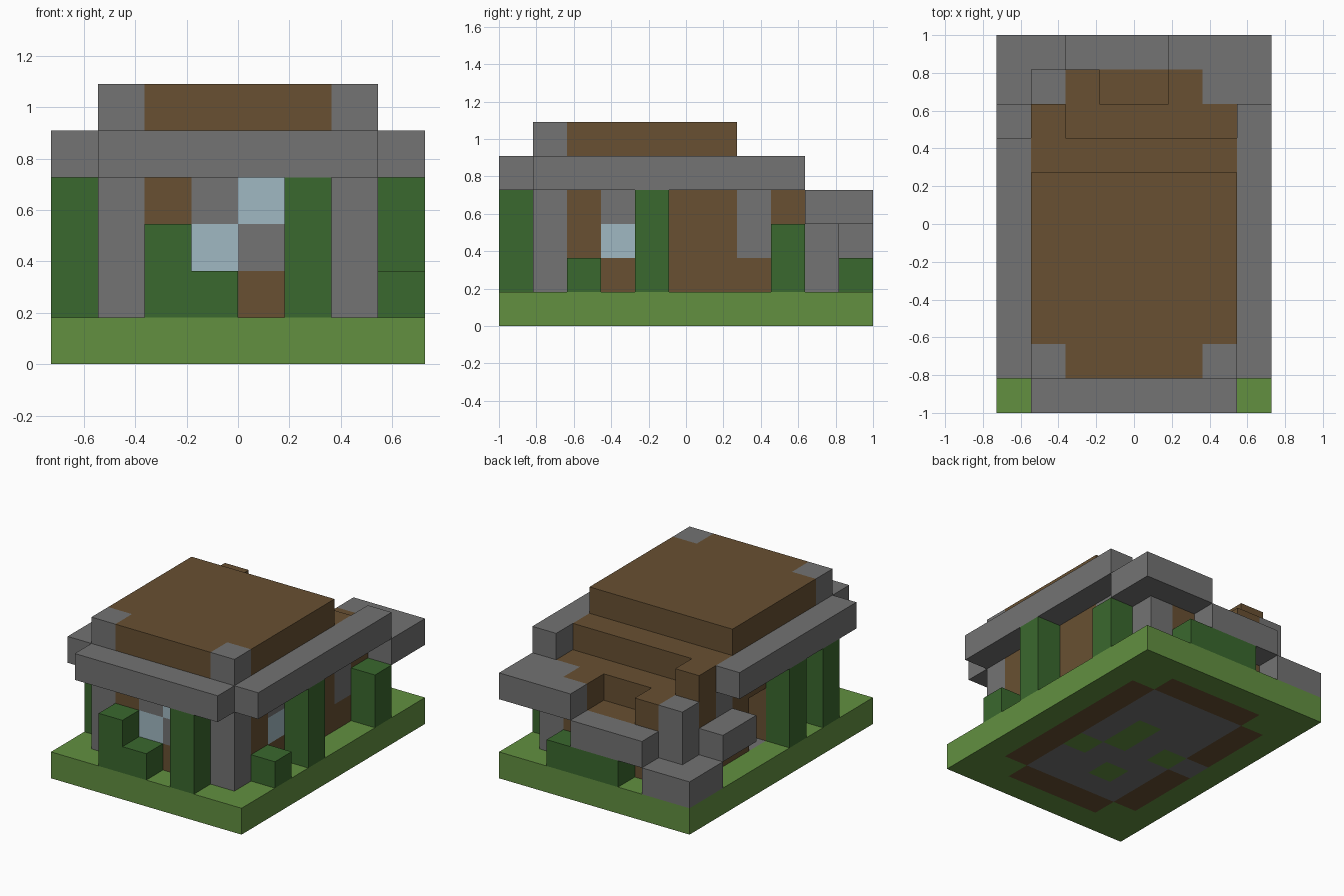
import bpy
import bmesh
from mathutils import Matrix, Vector

if "Cube" in bpy.data.objects:
    bpy.data.objects.remove(bpy.data.objects["Cube"])

# Everything sits on a block grid: columns along x, rows from front to back
COLS, ROWS = 8, 11
U = 2 / ROWS


def linear(v):
    v /= 255
    return v / 12.92 if v <= 0.04045 else ((v + 0.055) / 1.055) ** 2.4


def material(name, r, g, b):
    mat = bpy.data.materials.new(name)
    colour = (linear(r), linear(g), linear(b), 1)
    mat.diffuse_color = colour
    mat.use_nodes = True
    bsdf = next(n for n in mat.node_tree.nodes if n.type == "BSDF_PRINCIPLED")
    bsdf.inputs["Base Color"].default_value = colour
    bsdf.inputs["Roughness"].default_value = 0.9
    return mat


stone = material("grey stone", 115, 115, 115)
wood = material("brown wood", 104, 80, 50)
grass = material("grass green", 98, 144, 64)
leaf = material("dark leaf green", 58, 104, 46)
glass = material("pale blue glass", 160, 184, 194)


def add_object(name, bm, mats):
    mesh = bpy.data.meshes.new(name)
    bm.to_mesh(mesh)
    bm.free()
    for mat in mats:
        mesh.materials.append(mat)
    obj = bpy.data.objects.new(name, mesh)
    bpy.context.scene.collection.objects.link(obj)
    return obj


def block(name, mat, cols, rows, layers):
    """Box filling inclusive ranges of grid cells; a single number is one cell."""
    spans = [s if isinstance(s, tuple) else (s, s) for s in (cols, rows, layers)]
    low = Vector([s[0] for s in spans])
    high = Vector([s[1] + 1 for s in spans])
    centre = ((low + high) / 2 - Vector((COLS / 2, ROWS / 2, 0))) * U
    size = (high - low) * U
    bm = bmesh.new()
    bmesh.ops.create_cube(bm, size=1, matrix=Matrix.Translation(centre) @ Matrix.Diagonal((*size, 1)))
    return add_object(name, bm, [mat])


# Ground slab: grass outside, wood below the walls, stone floor with mossy cells
MOSS = {(5, 4), (4, 5), (4, 6), (2, 5), (3, 3)}


def ground_index(col, row):
    if (col, row) in MOSS:
        return 0
    if (col, row) == (1, 5) or (2 <= col <= 5 and 2 <= row <= 8):
        return 2
    if (col in (1, 6) and 2 <= row <= 8) or (row in (1, 9) and 2 <= col <= 5):
        return 1
    return 0


bm = bmesh.new()
bmesh.ops.create_grid(bm, x_segments=COLS, y_segments=ROWS, size=0.5,
                      matrix=Matrix.Diagonal((COLS * U, ROWS * U, 1, 1)))
out = bmesh.ops.extrude_face_region(bm, geom=bm.faces[:], use_keep_orig=True)
bmesh.ops.translate(bm, vec=(0, 0, U), verts=[g for g in out["geom"] if isinstance(g, bmesh.types.BMVert)])
bmesh.ops.recalc_face_normals(bm, faces=bm.faces[:])
for face in bm.faces:
    if abs(face.normal.z) > 0.5:
        c = face.calc_center_median() / U
        face.material_index = ground_index(int(c.x + COLS / 2), int(c.y + ROWS / 2))
add_object("ground", bm, [grass, wood, stone])

# Corner posts
for side, col in (("right", 1), ("left", 6)):
    block(f"front_post_{side}", stone, col, 1, (1, 3))
block("back_post_left", stone, 6, 9, (1, 2))
block("back_post_right", stone, 1, 9, (2, 3))

# Front wall with its broken window
block("front_wall_right", wood, 2, 1, (1, 3))
block("front_wall_left", wood, 5, 1, (1, 3))
block("front_sill", wood, (3, 4), 1, 1)
for col, low, high in ((3, glass, stone), (4, stone, glass)):
    block("front_window_low", low, col, 1, 2)
    block("front_window_high", high, col, 1, 3)

# Side walls; the right one has the doorway
for side, col in (("right", 1), ("left", 6)):
    block(f"wall_front_{side}", wood, col, 2, (1, 3))
    block(f"window_sill_{side}", wood, col, 3, 1)
    block(f"window_{side}", glass, col, 3, 2)
    block(f"window_lintel_{side}", stone, col, 3, 3)
    block(f"wall_middle_{side}", wood, col, 4, (1, 3))
    block(f"wall_base_{side}", wood, col, (6, 7), 1)
    block(f"wall_panel_{side}", wood, col, 6, (2, 3))
    block(f"wall_patch_{side}", stone, col, 7, (2, 3))
    block(f"wall_back_{side}", wood, col, 8, (1, 2))
block("wall_centre_left", wood, 6, 5, (1, 3))
block("door_lintel", wood, 1, 5, 3)

# Back wall and its collapsed stonework
block("back_wall", wood, (2, 5), 9, (1, 2))
block("back_roof_step", wood, (1, 6), 8, 3)
block("back_wall_top_right", wood, 2, 9, 3)
block("back_wall_top_left", wood, 5, 9, 3)
block("back_eave", stone, (5, 7), 10, 3)
block("back_eave_corner", stone, (6, 7), 9, 3)
block("fallen_eave", stone, (2, 4), 10, 2)
block("fallen_corner", stone, (0, 1), (9, 10), 1)
block("fallen_side_eave", stone, 0, (7, 8), 2)

# Roof and eaves
block("front_eave", stone, (1, 6), 0, 4)
block("eave_left", stone, 7, (1, 8), 4)
block("eave_right", stone, 0, (1, 7), 4)
block("lower_roof", wood, (1, 6), (1, 7), 4)
block("lower_roof_stub", wood, 1, 8, 4)
block("upper_roof_front", wood, (2, 5), 1, 5)
block("upper_roof", wood, (1, 6), (2, 6), 5)
for side, col in (("right", 1), ("left", 6)):
    block(f"roof_corner_{side}", stone, col, 1, 5)

# Leafy vines around the walls: column, row, top layer
for col, row, top in ((2, 0, 2), (3, 0, 1), (5, 0, 3), (7, 2, 1), (7, 4, 3),
                      (7, 8, 2), (0, 2, 3), (0, 4, 3)):
    block("vine", leaf, col, row, (1, top))
block("back_hedge", leaf, (3, 5), 10, 1)
